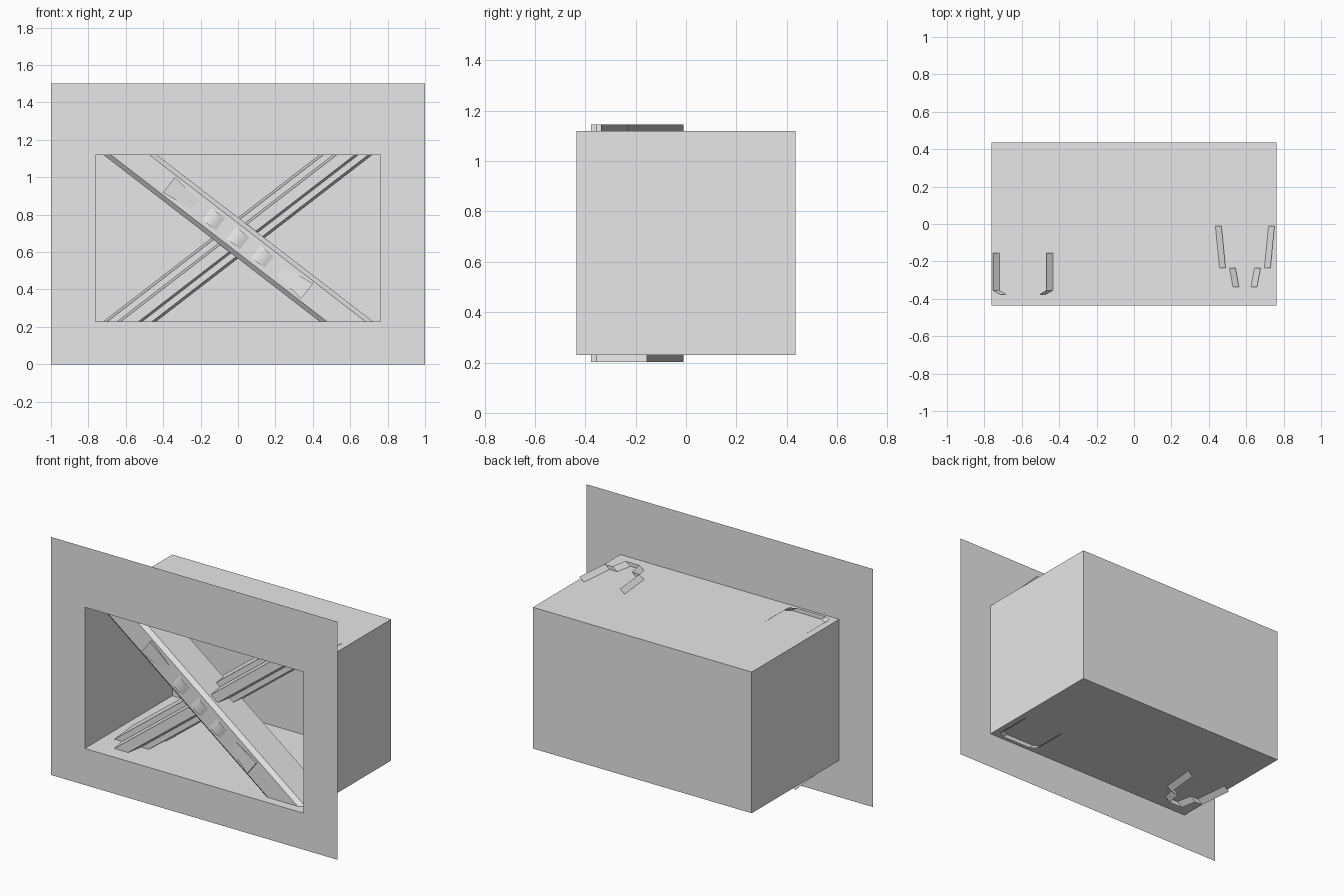
import bpy
import math
from mathutils import Vector

cube = bpy.data.objects.get("Cube")
if cube:
    bpy.data.objects.remove(cube)

grey = bpy.data.materials.new("plain grey")
grey.use_nodes = True
grey.diffuse_color = (0.8, 0.8, 0.8, 1)
grey.node_tree.nodes["Principled BSDF"].inputs["Base Color"].default_value = (0.8, 0.8, 0.8, 1)


def add(name, verts, faces, smooth=False):
    mesh = bpy.data.meshes.new(name)
    mesh.from_pydata(verts, [], faces)
    mesh.materials.append(grey)
    for p in mesh.polygons:
        p.use_smooth = smooth
    obj = bpy.data.objects.new(name, mesh)
    bpy.context.collection.objects.link(obj)
    return obj


def ring(w, y, z0, z1):
    return [(-w, y, z0), (w, y, z0), (w, y, z1), (-w, y, z1)]


FRONT, BACK = -0.435, 0.435
W, LOW, HIGH = 0.763, 0.23, 1.12
sides = [(i, (i + 1) % 4, 4 + (i + 1) % 4, 4 + i) for i in range(4)]
opening = ring(W, FRONT, LOW, HIGH)

# Thin front wall with a rectangular opening
add("front_wall", ring(1, FRONT, 0, 1.5) + opening, sides)

# Recessed box behind the opening, open at the front
add("recess_box", opening + ring(W, BACK, LOW, HIGH), [f[::-1] for f in sides] + [(4, 5, 6, 7)])


# Crossed sheet-metal beams: half profile mirrored, then run along a slope
MID, SLOPE = 0.675, 1.297


def beam(name, half, direction):
    profile = [(-w, y) for w, y in half] + [(w, y) for w, y in reversed(half)]
    n = len(profile)
    verts = [(w + direction * SLOPE * (z - MID), y, z)
             for z in (0.203, 1.145) for w, y in profile]
    add(name, verts, [(i, i + 1, n + i + 1, n + i) for i in range(n - 1)])


WEB = -0.378
beam("front_beam", [(0.143, -0.155), (0.143, -0.355), (0.103, WEB)], -1)
beam("rear_beam", [(0.142, -0.01), (0.12, -0.235), (0.067, -0.235), (0.048, -0.338)], 1)

# Local axes on the face of the front beam
along = Vector((SLOPE, 0, -1)).normalized()
across = Vector((1, 0, SLOPE)).normalized()


def on_web(t, s, height):
    return Vector((0, WEB - height, MID)) + along * t + across * s


# Tapered raised tabs at both ends of the beam face
for side, label in ((-1, "upper"), (1, "lower")):
    verts = [on_web(side * t, s, h) for t, s, h in (
        (0.466, -0.052, 0), (0.466, 0.052, 0), (0.466, 0.052, 0.015),
        (0.466, -0.052, 0.015), (0.29, -0.03, 0), (0.29, 0.03, 0))]
    add(label + "_tab", verts, [(0, 1, 2, 3), (3, 2, 5, 4), (0, 3, 4), (1, 5, 2)])

# Three soft ripples in the middle of the beam face
N = 8
for k in range(3):
    verts = []
    for i in range(N + 1):
        for j in (-1, 1):
            t = (k - 1) * 0.165 + 0.045 * (2 * i / N - 1)
            verts.append(on_web(t, j * 0.04, 0.001 + 0.009 * math.sin(math.pi * i / N)))
    add("ripple_%d" % (k + 1), verts,
        [(2 * i, 2 * i + 1, 2 * i + 3, 2 * i + 2) for i in range(N)], True)
